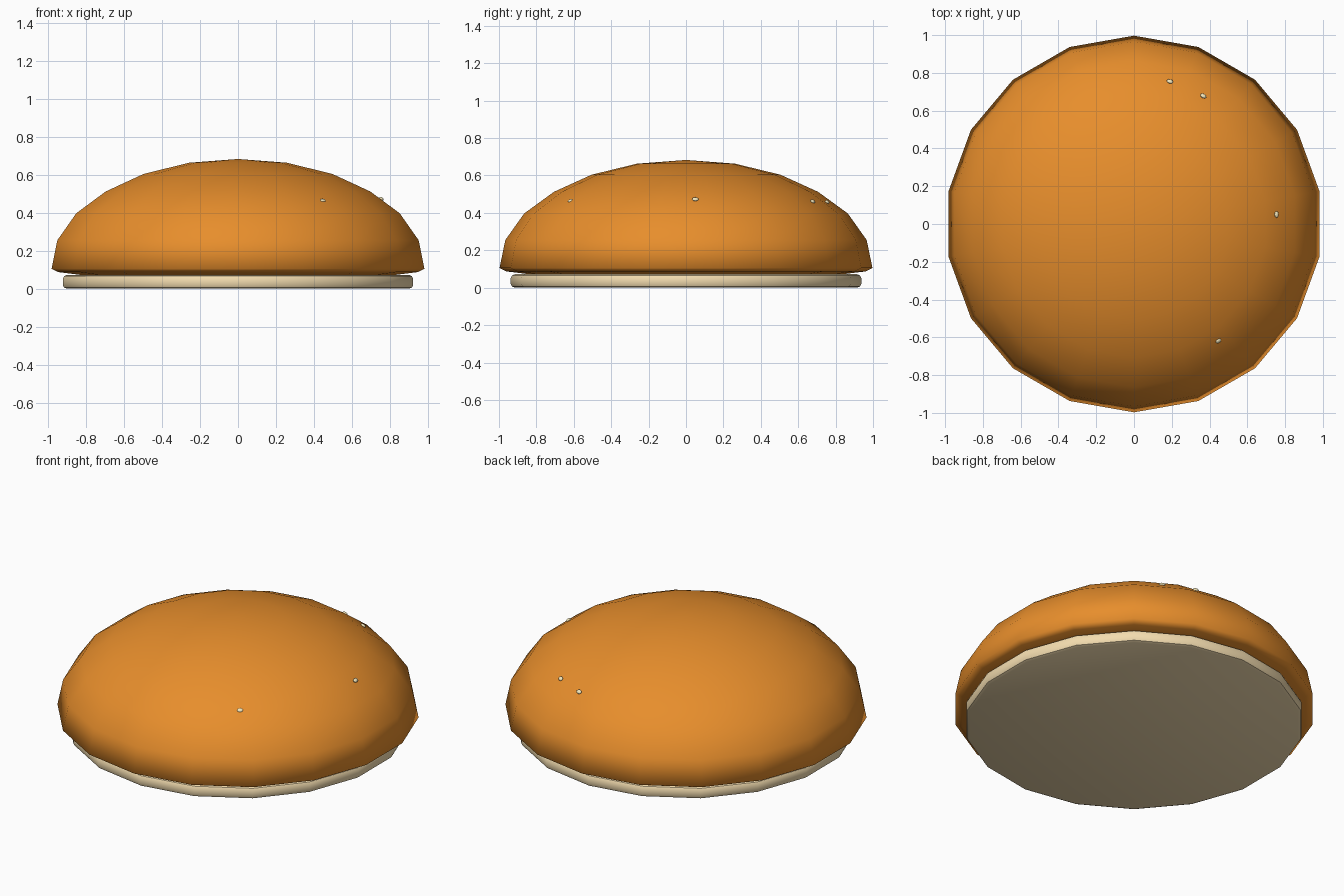
import bpy, math
from mathutils import Vector

if "Cube" in bpy.data.objects:
    bpy.data.objects.remove(bpy.data.objects["Cube"])

SIDES = 18


def material(name, rgb):
    m = bpy.data.materials.new(name)
    m.diffuse_color = (*rgb, 1)
    m.use_nodes = True
    m.node_tree.nodes["Principled BSDF"].inputs["Base Color"].default_value = m.diffuse_color
    return m


def lathe(name, profile, mat):
    """Revolve (radius, z) points from bottom to top; radius 0 ends become poles."""
    verts, faces, rings = [], [], []
    for r, z in profile:
        n = 1 if r == 0 else SIDES
        rings.append(list(range(len(verts), len(verts) + n)))
        for i in range(n):
            a = math.pi / 2 + 2 * math.pi * i / SIDES
            verts.append((r * math.cos(a), r * math.sin(a), z))
    for lo, hi in zip(rings, rings[1:]):
        for i in range(SIDES):
            j = (i + 1) % SIDES
            if len(lo) == 1:
                faces.append((lo[0], hi[j], hi[i]))
            elif len(hi) == 1:
                faces.append((lo[i], lo[j], hi[0]))
            else:
                faces.append((lo[i], lo[j], hi[j], hi[i]))
    mesh = bpy.data.meshes.new(name)
    mesh.from_pydata(verts, [], faces)
    mesh.materials.append(mat)
    ob = bpy.data.objects.new(name, mesh)
    bpy.context.collection.objects.link(ob)
    return ob


def smooth(ob, angle):
    bpy.ops.object.select_all(action='DESELECT')
    ob.select_set(True)
    bpy.context.view_layer.objects.active = ob
    bpy.ops.object.shade_smooth_by_angle(angle=math.radians(angle))


crust = material("crust", (0.80, 0.27, 0.025))
crumb = material("crumb", (0.90, 0.72, 0.43))
seed_mat = material("seed", (0.90, 0.80, 0.50))

# Domed crust
dome = lathe("bun_dome", [(0, 0.07), (0.82, 0.07), (0.96, 0.087), (0.997, 0.105),
                          (0.966, 0.255), (0.865, 0.397), (0.707, 0.512),
                          (0.505, 0.604), (0.262, 0.663), (0, 0.683)], crust)
smooth(dome, 89)

# Pale cut face under the crust
base = lathe("bun_base", [(0, 0), (0.915, 0), (0.930, 0.006), (0.937, 0.02),
                          (0.937, 0.052), (0.930, 0.066), (0.915, 0.072),
                          (0, 0.072)], crumb)
smooth(base, 40)

# Sesame seeds barely breaking the crust
for i, (x, y, z) in enumerate([(0.755, 0.05, 0.473), (0.447, -0.618, 0.463),
                               (0.367, 0.678, 0.461), (0.19, 0.755, 0.458)]):
    bpy.ops.mesh.primitive_uv_sphere_add(segments=8, ring_count=6, radius=1, location=(x, y, z))
    seed = bpy.context.object
    seed.name = f"sesame_seed_{i + 1}"
    seed.scale = (0.018, 0.013, 0.009)
    seed.rotation_euler = Vector((x, y, 0.9)).to_track_quat('Z', 'Y').to_euler()
    seed.data.materials.append(seed_mat)
    smooth(seed, 60)
